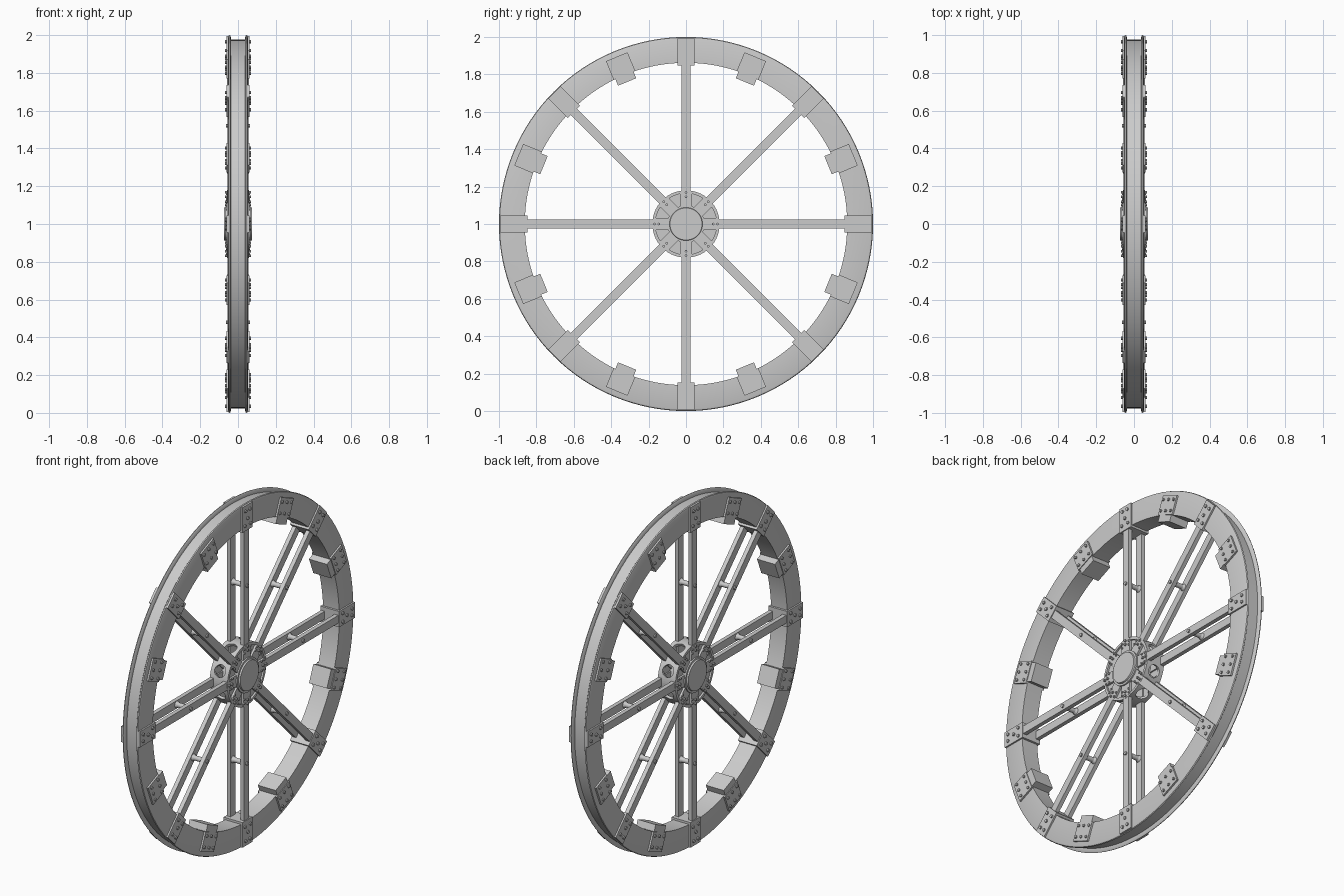
import bpy, bmesh, math
from mathutils import Matrix, Vector

cube = bpy.data.objects.get("Cube")
if cube:
    bpy.data.objects.remove(cube, do_unlink=True)

CENTRE = Vector((0, 0, 1))

grey = bpy.data.materials.new("plain grey")
grey.use_nodes = True
GREY = (0.6, 0.6, 0.6, 1)
grey.diffuse_color = GREY
grey.node_tree.nodes["Principled BSDF"].inputs["Base Color"].default_value = GREY


def finish(name, bm, smooth=False):
    bmesh.ops.recalc_face_normals(bm, faces=bm.faces)
    bmesh.ops.translate(bm, verts=bm.verts, vec=CENTRE)
    mesh = bpy.data.meshes.new(name)
    bm.to_mesh(mesh)
    bm.free()
    mesh.materials.append(grey)
    ob = bpy.data.objects.new(name, mesh)
    bpy.context.collection.objects.link(ob)
    if smooth:
        bpy.ops.object.select_all(action='DESELECT')
        ob.select_set(True)
        bpy.context.view_layer.objects.active = ob
        bpy.ops.object.shade_smooth_by_angle(angle=math.radians(35))
    return ob


def lathe(bm, profile, steps=128):
    """Spin a closed (x, radius) outline round the axle."""
    vs = [bm.verts.new((x, 0, r)) for x, r in profile]
    es = [bm.edges.new((vs[i - 1], vs[i])) for i in range(len(vs))]
    bmesh.ops.spin(bm, geom=vs + es, cent=(0, 0, 0), axis=(1, 0, 0),
                   angle=math.tau, steps=steps, use_merge=True)
    bmesh.ops.remove_doubles(bm, verts=bm.verts, dist=1e-5)


def box(bm, x0, x1, r0, r1, width, turn, side=1, off=0):
    """Block from radius r0 to r1, turned round the axle."""
    m = (Matrix.Rotation(turn, 4, 'X')
         @ Matrix.Translation((side * (x0 + x1) / 2, off, (r0 + r1) / 2))
         @ Matrix.Diagonal((x1 - x0, width, r1 - r0, 1)))
    bmesh.ops.create_cube(bm, size=1, matrix=m)


def pin(bm, x0, x1, r, off, rad, turn, side=1, rad2=None, segs=10):
    """Cylinder or cone lying along the axle direction."""
    m = (Matrix.Rotation(turn, 4, 'X')
         @ Matrix.Translation((side * (x0 + x1) / 2, off, r))
         @ Matrix.Rotation(side * math.pi / 2, 4, 'Y'))
    bmesh.ops.create_cone(bm, cap_ends=True, segments=segs, radius1=rad,
                          radius2=rad2 or rad, depth=x1 - x0, matrix=m)


spoke_turns = [i * math.tau / 8 for i in range(8)]
clip_turns = [t + math.tau / 16 for t in spoke_turns]


def around(name, turns, build, sides=(1, -1), smooth=False):
    bm = bmesh.new()
    for t in turns:
        for s in sides:
            build(bm, t, s)
    return finish(name, bm, smooth)


# Grooved rim
half = [(0.037, 0.976), (0.039, 0.995), (0.043, 1.0), (0.049, 0.997),
        (0.052, 0.988), (0.052, 0.862)]
bm = bmesh.new()
lathe(bm, half + [(-x, r) for x, r in reversed(half)])
finish("rim", bm, True)

# Paired spokes
around("spokes", spoke_turns,
       lambda bm, t, s: box(bm, 0.032, 0.056, 0.09, 0.9, 0.046, t, s))


# Spoke end plates with saddles across the inside of the rim
def end_plate(bm, t, s):
    box(bm, 0.045, 0.061, 0.848, 0.995, 0.092, t, s)


around("spoke_end_plates", spoke_turns, end_plate)
around("spoke_saddles", spoke_turns,
       lambda bm, t, s: box(bm, -0.054, 0.054, 0.848, 0.88, 0.092, t), (1,))

# Rim clips halfway between the spokes
around("clip_plates", clip_turns,
       lambda bm, t, s: box(bm, 0.045, 0.062, 0.86, 0.968, 0.125, t, s))
around("clip_blocks", clip_turns,
       lambda bm, t, s: box(bm, -0.058, 0.058, 0.822, 0.88, 0.105, t), (1,))


# Flared spacers between paired spokes
def spacer(bm, t, s):
    pin(bm, 0, 0.02, 0.52, 0, 0.014, t, s, segs=16)
    pin(bm, 0.02, 0.034, 0.52, 0, 0.014, t, s, 0.021, 16)


around("spacers", spoke_turns, spacer, smooth=True)


# Bolt heads
def spoke_bolts(bm, t, s):
    for r, off in ((0.965, 0.02), (0.965, -0.02), (0.918, 0),
                   (0.88, 0.025), (0.88, -0.025)):
        pin(bm, 0.058, 0.069, r, off, 0.009, t, s)
    pin(bm, 0.052, 0.064, 0.52, 0, 0.01, t, s)
    for r in (0.145, 0.168):
        pin(bm, 0.058, 0.068, r, 0, 0.007, t, s)
        for off in (0.027, -0.027):
            pin(bm, 0.054, 0.064, r - 0.01, off, 0.006, t, s)


def clip_bolts(bm, t, s):
    for off in (0.045, 0, -0.045):
        for r in (0.882, 0.945):
            pin(bm, 0.06, 0.07, r, off, 0.008, t, s)


around("spoke_bolts", spoke_turns, spoke_bolts)
around("clip_bolts", clip_turns, clip_bolts)

# Hub drum with round holes between the spokes
bm = bmesh.new()
lathe(bm, [(-0.057, 0.18), (0.057, 0.18), (0.057, 0.164), (-0.057, 0.164)], 96)
drum = finish("hub_drum", bm)
bm = bmesh.new()
for t in clip_turns:
    m = Matrix.Rotation(t, 4, 'X') @ Matrix.Translation((0, 0, 0.17))
    bmesh.ops.create_cone(bm, cap_ends=True, segments=24, radius1=0.035,
                          radius2=0.035, depth=0.06, matrix=m)
cutter = finish("hole_cutter", bm)
cutter.hide_render = True
mod = drum.modifiers.new("holes", 'BOOLEAN')
mod.operation, mod.object, mod.solver = 'DIFFERENCE', cutter, 'EXACT'
bpy.context.view_layer.objects.active = drum
bpy.ops.object.modifier_apply(modifier=mod.name)
bpy.data.objects.remove(cutter, do_unlink=True)

# Hub webs, core and end caps
bm = bmesh.new()
for s in (1, -1):
    lathe(bm, [(s * 0.046, 0.09), (s * 0.046, 0.17), (s * 0.038, 0.17),
               (s * 0.038, 0.09)], 64)
finish("hub_webs", bm)
bm = bmesh.new()
pin(bm, -0.066, 0.066, 0, 0, 0.1, 0, segs=64)
finish("hub_core", bm, True)
around("hub_caps", (0,),
       lambda bm, t, s: pin(bm, 0.06, 0.075, 0, 0, 0.09, 0, s, 0.086, 64),
       smooth=True)


# Spoke sockets on the hub faces
def socket(bm, t, s):
    box(bm, 0.03, 0.058, 0.09, 0.17, 0.066, t, s)


around("spoke_sockets", spoke_turns, socket)
